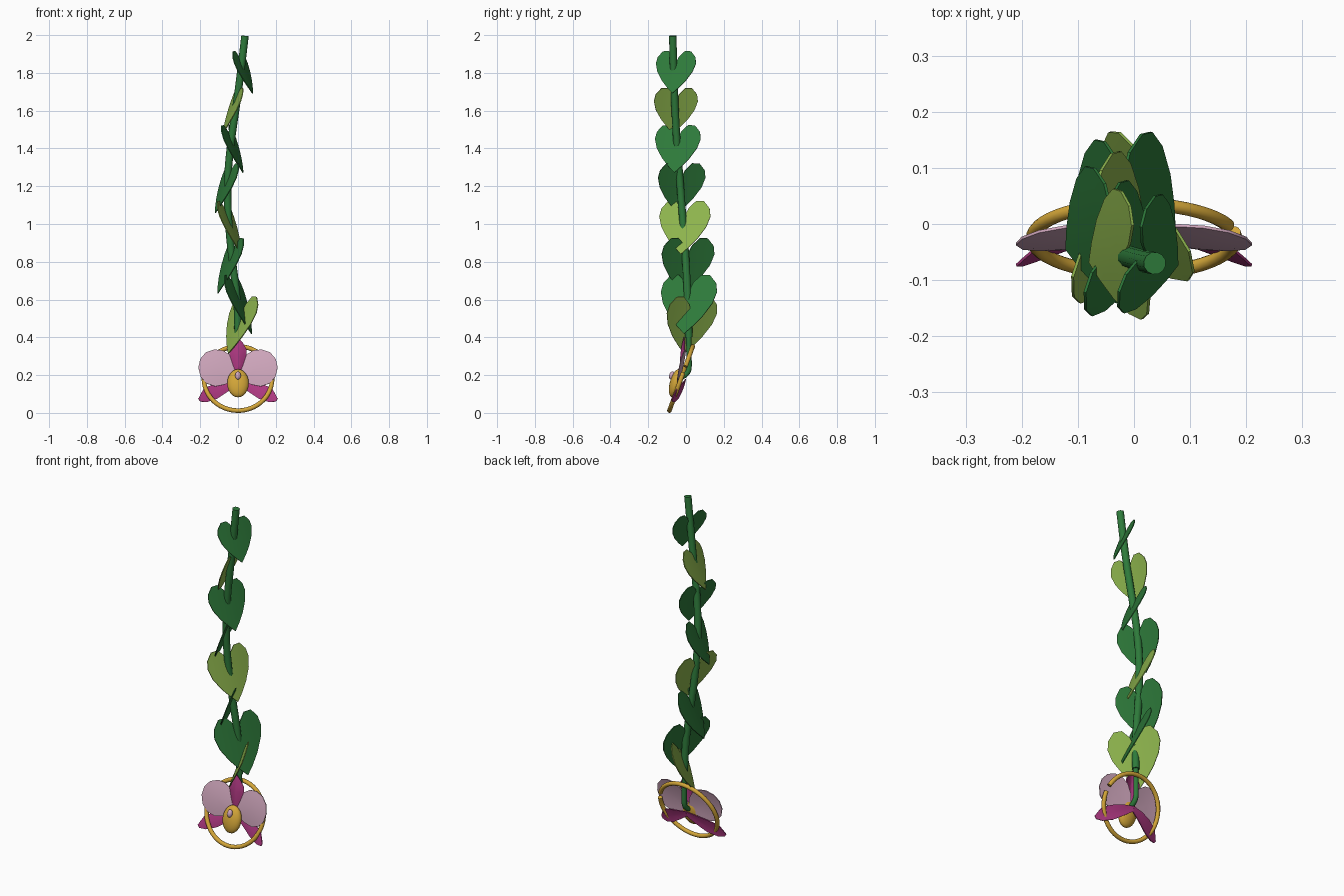
import bpy, bmesh, math
from mathutils import Vector, Matrix

cube = bpy.data.objects.get("Cube")
if cube:
    bpy.data.objects.remove(cube, do_unlink=True)


def material(name, rgb):
    m = bpy.data.materials.new(name)
    m.use_nodes = True
    m.diffuse_color = (*rgb, 1)
    m.node_tree.nodes["Principled BSDF"].inputs["Base Color"].default_value = (*rgb, 1)
    return m


DARK = material("dark green", (0.027, 0.195, 0.043))
LIGHT = material("light green", (0.27, 0.46, 0.075))
GOLD = material("gold", (0.65, 0.38, 0.04))
PALE = material("pale pink", (0.62, 0.38, 0.5))
MAGENTA = material("magenta", (0.42, 0.04, 0.22))


def activate(ob):
    bpy.ops.object.select_all(action='DESELECT')
    ob.select_set(True)
    bpy.context.view_layer.objects.active = ob


def finish(ob, mat):
    ob.data.materials.clear()
    ob.data.materials.append(mat)
    activate(ob)
    bpy.ops.object.shade_smooth_by_angle(angle=math.radians(40))


def sheet(name, outline, centre, place, mat, rings=4):
    """Thin closed outline filled by rings around a centre; place(a, b, f) bends it."""
    bm = bmesh.new()
    c = Vector(centre)
    mid = bm.verts.new(place(c.x, c.y, 0))
    loops = []
    for r in range(1, rings + 1):
        f = r / rings
        pts = [c.lerp(Vector(p), f) for p in outline]
        loops.append([bm.verts.new(place(p.x, p.y, f)) for p in pts])
    n = len(outline)
    for i in range(n):
        j = (i + 1) % n
        bm.faces.new((mid, loops[0][i], loops[0][j]))
        for a, b in zip(loops, loops[1:]):
            bm.faces.new((a[i], b[i], b[j], a[j]))
    me = bpy.data.meshes.new(name)
    bm.to_mesh(me)
    bm.free()
    ob = bpy.data.objects.new(name, me)
    bpy.context.collection.objects.link(ob)
    activate(ob)
    solid = ob.modifiers.new("thickness", 'SOLIDIFY')
    solid.thickness = 0.005
    solid.offset = 0
    bpy.ops.object.modifier_apply(modifier=solid.name)
    finish(ob, mat)


def tube(name, points, radius, mat, kind='POLY'):
    cu = bpy.data.curves.new(name, 'CURVE')
    cu.dimensions = '3D'
    cu.bevel_depth = radius
    cu.bevel_resolution = 4
    cu.use_fill_caps = True
    cu.resolution_u = 4
    sp = cu.splines.new(kind)
    sp.points.add(len(points) - 1)
    for p, q in zip(sp.points, points):
        p.co = (*q, 1)
    if kind == 'NURBS':
        sp.use_endpoint_u = True
        sp.order_u = 3
    ob = bpy.data.objects.new(name, cu)
    bpy.context.collection.objects.link(ob)
    activate(ob)
    bpy.ops.object.convert(target='MESH')
    finish(bpy.context.view_layer.objects.active, mat)


def ball(name, loc, size, tilt, mat):
    bpy.ops.mesh.primitive_uv_sphere_add(segments=20, ring_count=12, radius=1,
                                         location=loc, rotation=(tilt, 0, 0))
    ob = bpy.context.object
    ob.name = name
    ob.scale = size
    finish(ob, mat)


# Vine stem and the thin flower stalk
tube("stem", [(0.037, -0.07, 1.996), (0.02, -0.067, 1.85), (-0.005, -0.06, 1.65),
              (-0.036, -0.05, 1.45), (-0.057, -0.033, 1.24), (-0.053, -0.018, 1.04),
              (-0.035, -0.003, 0.84), (-0.008, 0.008, 0.64), (0, 0.012, 0.5),
              (0, 0.015, 0.4)], 0.02, DARK, 'NURBS')
tube("flower_stalk", [(0, 0.014, 0.42), (0, 0.017, 0.28), (0, 0.016, 0.2),
                      (0, -0.045, 0.18)], 0.014, DARK, 'NURBS')

# Heart leaves, alternating sides down the vine
half = [(0.07, 0.17), (0.2, 0.31), (0.35, 0.31), (0.47, 0.17), (0.5, 0.01),
        (0.44, -0.2), (0.3, -0.43), (0.14, -0.62)]
heart = [(0, 0)] + half + [(0, -0.76)] + [(-a, b) for a, b in reversed(half)]


def leaf(index, loc, width, side, yaw, tilt, mat):
    sy, cy = math.sin(yaw), math.cos(yaw)
    st, ct = math.sin(tilt), math.cos(tilt)
    across = Vector((side * sy, cy, 0))
    up = Vector((-side * st * cy, st * sy, ct))
    out = Vector((side * ct * cy, -ct * sy, st))

    def place(a, b, f):
        return Vector(loc) + width * (a * across + b * up - 0.12 * a * a * out)
    sheet(f"leaf_{index}", heart, (0, -0.14), place, mat)


leaves = [((0.022, -0.055, 1.85), 0.222, 18, DARK), ((-0.018, -0.055, 1.65), 0.238, 12, LIGHT),
          ((-0.036, -0.045, 1.45), 0.25, 15, DARK), ((-0.055, -0.025, 1.245), 0.262, 17, DARK),
          ((-0.052, -0.008, 1.04), 0.28, 15, LIGHT), ((-0.035, 0.008, 0.84), 0.292, 17, DARK),
          ((-0.005, 0.013, 0.64), 0.31, 17, DARK), ((0.018, 0.027, 0.528), 0.3, 28, LIGHT)]
for i, (loc, width, yaw, mat) in enumerate(leaves):
    leaf(i + 1, loc, width, -1 if i % 2 else 1, math.radians(yaw), math.radians(20), mat)

# Broad upper petals and narrow lower sepals, mirrored
broad = [(0, 0.2), (0.012, 0.26), (0.04, 0.305), (0.08, 0.33), (0.125, 0.335),
         (0.17, 0.32), (0.2, 0.285), (0.21, 0.24), (0.198, 0.19), (0.165, 0.155),
         (0.12, 0.14), (0.07, 0.15), (0.03, 0.17)]
narrow = [(0, 0.18), (0.06, 0.17), (0.12, 0.155), (0.18, 0.13), (0.197, 0.1),
          (0.21, 0.075), (0.2, 0.06), (0.165, 0.057), (0.11, 0.075), (0.05, 0.115),
          (0, 0.15)]
for side, label in ((1, "left"), (-1, "right")):
    sheet(f"{label}_petal", broad, (0.11, 0.24),
          lambda a, b, f: Vector((side * a, -0.066 + 0.2 * b - 0.4 * a * a
                                  - 0.008 * (1 - f * f), b)), PALE)
    sheet(f"{label}_lower_sepal", narrow, (0.11, 0.115),
          lambda a, b, f: Vector((side * a, -0.05 + 0.27 * b - a * a
                                  - 0.004 * (1 - f * f), b)), MAGENTA)

# Pointed top sepal
side_edge = [(0.025, 0.25), (0.045, 0.31), (0.045, 0.335), (0.025, 0.37)]
diamond = [(0, 0.19)] + side_edge + [(0, 0.4)] + [(-a, b) for a, b in reversed(side_edge)]
sheet("top_sepal", diamond, (0, 0.31),
      lambda a, b, f: Vector((a, -0.05 + 0.1 * b - 0.008 * (1 - f * f) + 0.2 * abs(a), b)),
      MAGENTA)

# Flower lip and its small column
ball("flower_lip", (0, -0.055, 0.157), (0.057, 0.031, 0.077), math.radians(-15), GOLD)
ball("flower_column", (0, -0.075, 0.198), (0.015, 0.014, 0.022), math.radians(-15), PALE)

# Tilted open ring
tilt = Matrix.Rotation(math.radians(-20), 3, 'X')
steps = 48
arc = [math.radians(22 + 348 * k / steps) for k in range(steps + 1)]
tube("ring", [tilt @ Vector((0.181 * math.cos(t), 0, 0.181 * math.sin(t)))
              + Vector((0, -0.026, 0.182)) for t in arc], 0.012, GOLD)
